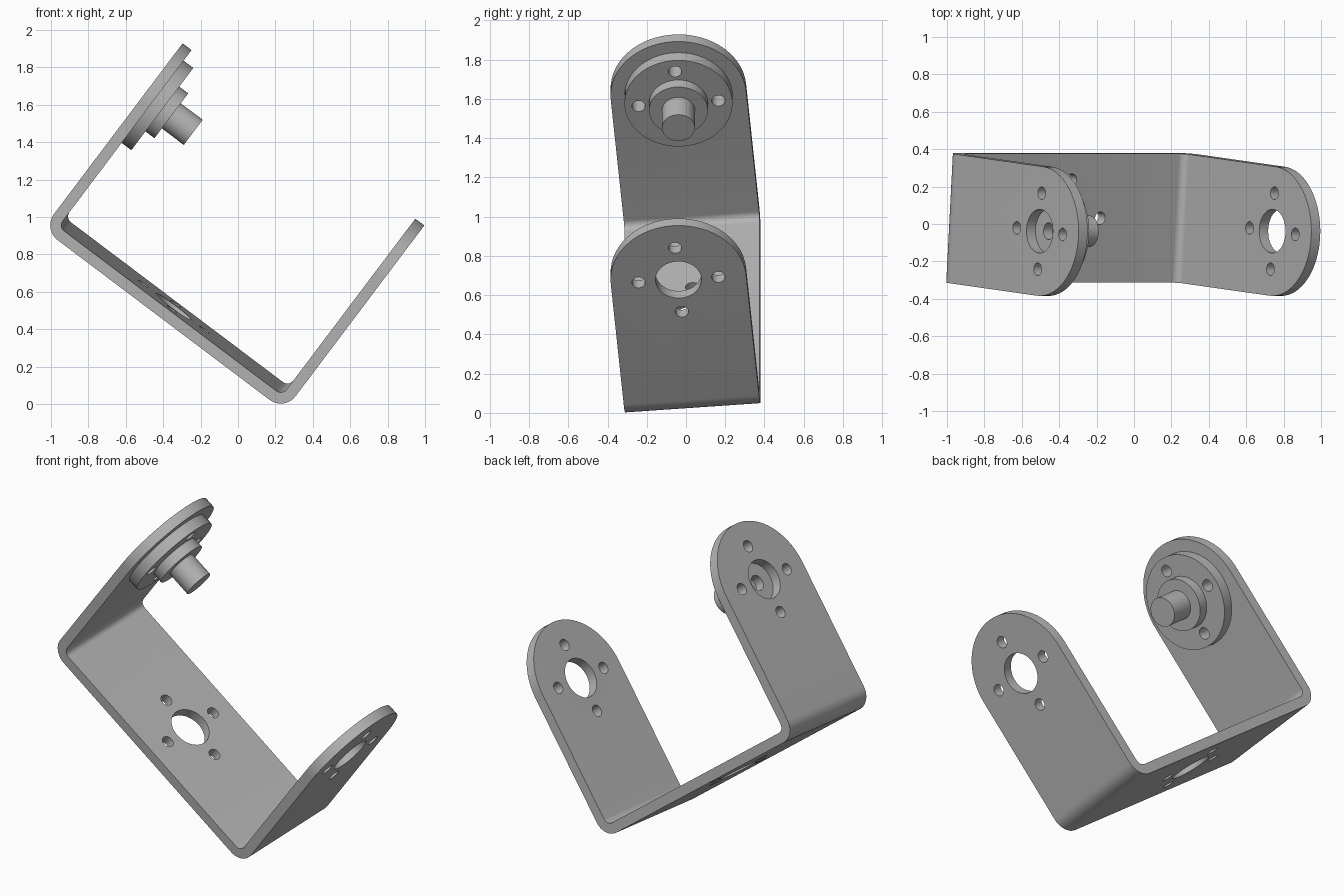
import bpy, bmesh
from math import pi, cos, sin, radians
from mathutils import Matrix, Vector

cube = bpy.data.objects.get("Cube")
if cube:
    bpy.data.objects.remove(cube, do_unlink=True)

# Local frame: x across the bracket, y along its width, z up the arms
HALF, WIDTH, THICK = 0.809, 0.692, 0.06
RADIUS, ARM_CENTRE = WIDTH / 2, 0.87
PLACE = (Matrix.Translation((-0.38, 0.036, 0.473))
         @ Matrix.Rotation(radians(37), 4, 'Y')
         @ Matrix.Rotation(radians(4.9), 4, 'X'))

grey = bpy.data.materials.new("metal_grey")
grey.use_nodes = True
colour = (0.46, 0.46, 0.46, 1)
grey.diffuse_color = colour
grey.node_tree.nodes["Principled BSDF"].inputs["Base Color"].default_value = colour


def finish(bm, name):
    bmesh.ops.recalc_face_normals(bm, faces=bm.faces)
    mesh = bpy.data.meshes.new(name)
    bm.to_mesh(mesh)
    bm.free()
    obj = bpy.data.objects.new(name, mesh)
    bpy.context.collection.objects.link(obj)
    mesh.materials.append(grey)
    return obj


def arc(cx, cz, r, start, end, steps):
    angles = [radians(start + (end - start) * i / steps) for i in range(steps + 1)]
    return [(cx + r * cos(a), cz + r * sin(a)) for a in angles]


def prism(name, points, offset):
    """Extrude a closed 3D outline along an offset."""
    bm = bmesh.new()
    face = bm.faces.new([bm.verts.new(p) for p in points])
    new = bmesh.ops.extrude_face_region(bm, geom=[face])["geom"]
    verts = [g for g in new if isinstance(g, bmesh.types.BMVert)]
    bmesh.ops.translate(bm, vec=Vector(offset), verts=verts)
    return finish(bm, name)


def lathe(name, profile, steps=64):
    """Turn an (x, radius) profile around the x axis at the arm centre."""
    bm = bmesh.new()
    verts = [bm.verts.new((x, 0, r)) for x, r in profile]
    edges = [bm.edges.new(pair) for pair in zip(verts, verts[1:])]
    bmesh.ops.spin(bm, geom=verts + edges, cent=(0, 0, 0), axis=(1, 0, 0),
                   angle=2 * pi, steps=steps)
    bmesh.ops.remove_doubles(bm, verts=bm.verts, dist=0.0001)
    bmesh.ops.translate(bm, vec=(0, 0, ARM_CENTRE), verts=bm.verts)
    return finish(bm, name)


def drill(centre, radius, axis):
    """Cylinder cutter running along x or z."""
    turn = Matrix.Rotation(pi / 2, 4, 'Y') if axis == 'X' else Matrix()
    bm = bmesh.new()
    bmesh.ops.create_cone(bm, cap_ends=True, segments=40, radius1=radius,
                          radius2=radius, depth=0.5,
                          matrix=Matrix.Translation(centre) @ turn)
    obj = finish(bm, "drill")
    obj.hide_render = True
    return obj


def cut(obj, cutter, operation='DIFFERENCE'):
    mod = obj.modifiers.new("cut", 'BOOLEAN')
    mod.operation, mod.solver, mod.object = operation, 'EXACT', cutter
    bpy.context.view_layer.objects.active = obj
    bpy.ops.object.modifier_apply(modifier=mod.name)
    bpy.data.objects.remove(cutter, do_unlink=True)


def drill_pattern(obj, centre, axis, main_hole=True):
    """Large centre hole with four small holes round it."""
    centre = Vector(centre)
    if main_hole:
        cut(obj, drill(centre, 0.117, axis))
    along = Vector((0, 0, 1)) if axis == 'X' else Vector((1, 0, 0))
    for step in (along, -along, Vector((0, 1, 0)), Vector((0, -1, 0))):
        cut(obj, drill(centre + step * 0.204, 0.034, axis))


# Bent sheet: U-shaped section with rounded bends
OUT, INN, TOP = 0.1, 0.04, ARM_CENTRE + RADIUS
right = [(HALF - THICK, TOP), (HALF, TOP)]
section = ([(-HALF, TOP)] + arc(OUT - HALF, OUT, OUT, 180, 270, 10)
           + arc(HALF - OUT, OUT, OUT, 270, 360, 10) + right[::-1]
           + arc(HALF - OUT, OUT, INN, 360, 270, 10)
           + arc(OUT - HALF, OUT, INN, 270, 180, 10) + [(THICK - HALF, TOP)])
bracket = prism("u_bracket", [(x, -WIDTH / 2, z) for x, z in section], (0, WIDTH, 0))

# Round both arm ends
tongue = ([(-RADIUS - 0.01, -0.1), (RADIUS + 0.01, -0.1), (RADIUS + 0.01, ARM_CENTRE)]
          + arc(0, ARM_CENTRE, RADIUS, 0, 180, 48)
          + [(-RADIUS - 0.01, ARM_CENTRE)])
outline = prism("arm_outline", [(-1, y, z) for y, z in tongue], (2, 0, 0))
cut(bracket, outline, 'INTERSECT')

# Holes in the arms and the base
for side in (-1, 1):
    drill_pattern(bracket, (side * HALF, 0, ARM_CENTRE), 'X')
drill_pattern(bracket, (0, 0, 0), 'Z')

# Stepped flange and shaft on the inside of one arm, with a blind rear bore
x0 = THICK - HALF
x1, x2, x3 = x0 + 0.065, x0 + 0.125, x0 + 0.272
hub = lathe("flange_and_shaft", [
    (x0 + 0.06, 0), (x0 + 0.06, 0.045), (x0, 0.045), (x0, 0.275), (x1, 0.275),
    (x1, 0.15), (x2, 0.15), (x2, 0.084), (x3, 0.084), (x3, 0)])
drill_pattern(hub, (x0, 0, ARM_CENTRE), 'X', main_hole=False)

# Place the parts and smooth the curved faces
for obj in (bracket, hub):
    obj.matrix_world = PLACE
    bpy.ops.object.select_all(action='DESELECT')
    obj.select_set(True)
    bpy.context.view_layer.objects.active = obj
    bpy.ops.object.shade_smooth_by_angle(angle=radians(30))
